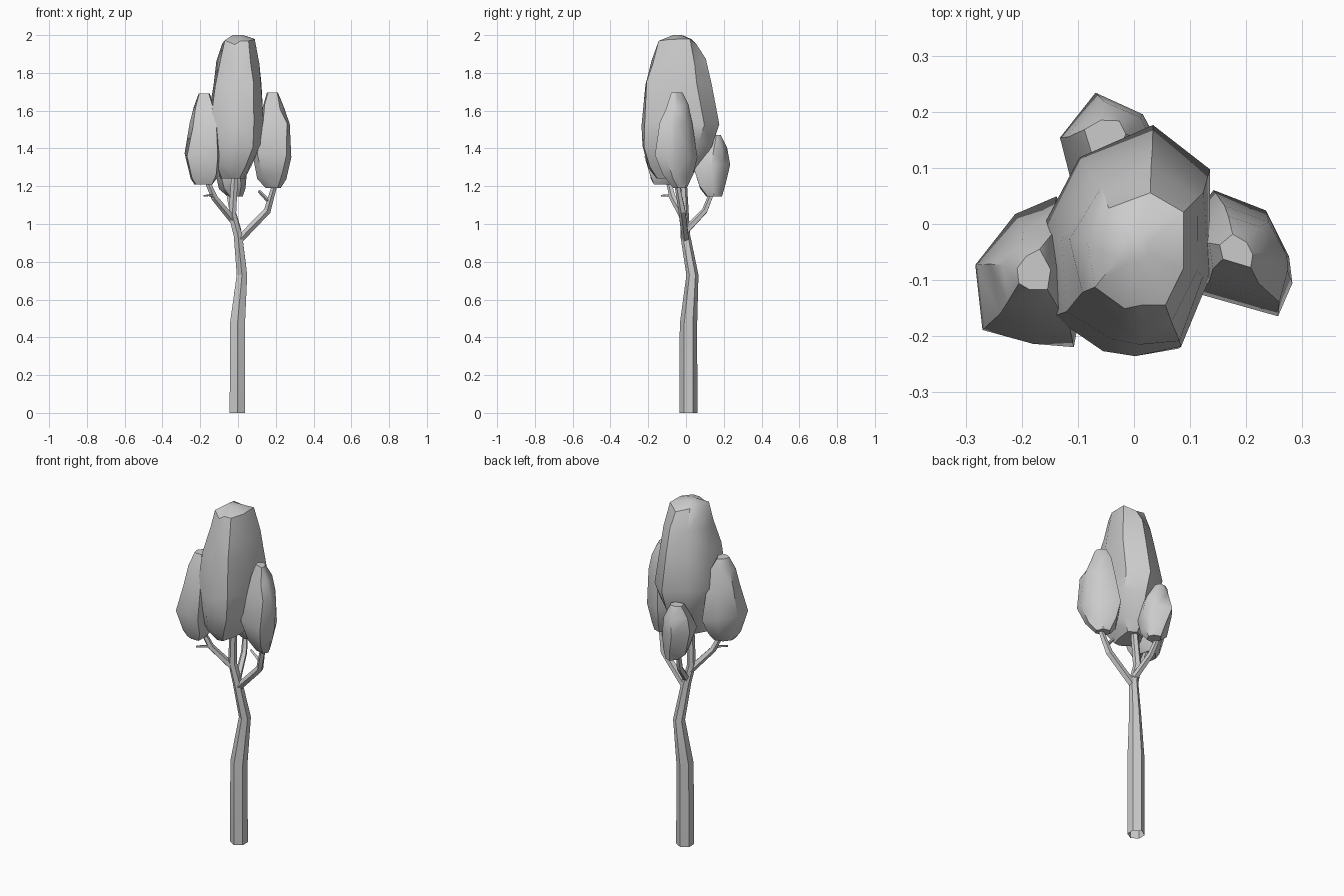
import bpy, bmesh, random
from math import sin, cos, tau
from mathutils import Vector

if "Cube" in bpy.data.objects:
    bpy.data.objects.remove(bpy.data.objects["Cube"])

random.seed(4)


def finish(name, bm, angle):
    bmesh.ops.recalc_face_normals(bm, faces=bm.faces)
    me = bpy.data.meshes.new(name)
    bm.to_mesh(me)
    bm.free()
    ob = bpy.data.objects.new(name, me)
    bpy.context.collection.objects.link(ob)
    bpy.ops.object.select_all(action='DESELECT')
    ob.select_set(True)
    bpy.context.view_layer.objects.active = ob
    bpy.ops.object.shade_smooth_by_angle(angle=angle)
    return ob


def bridge(bm, rings):
    n = len(rings[0])
    for a, b in zip(rings, rings[1:]):
        for i in range(n):
            j = (i + 1) % n
            bm.faces.new((a[i], a[j], b[j], b[i]))


def limb(name, path, sides=5):
    """Open-based tapered tube through (x, y, z, radius) points."""
    pts = [Vector(p[:3]) for p in path]
    bm = bmesh.new()
    rings = []
    for k, p in enumerate(pts):
        d = pts[min(k + 1, len(pts) - 1)] - pts[max(k - 1, 0)]
        q = Vector((0, 0, 1)).rotation_difference(d.normalized())
        r = path[k][3]
        rings.append([bm.verts.new(p + q @ Vector((r * sin(tau * i / sides),
                                                   -r * cos(tau * i / sides), 0)))
                      for i in range(sides)])
    bridge(bm, rings)
    bm.faces.new(rings[-1])
    return finish(name, bm, 0.3)


def foliage(name, outline, levels, jitter=0.006):
    """Loft a plan outline (-1..1) through levels of (z, x0, x1, y0, y1)."""
    bm = bmesh.new()
    rings = []
    for k, (z, x0, x1, y0, y1) in enumerate(levels):
        edge = k in (0, len(levels) - 1)
        ring = []
        for u, v in outline:
            dz = 0 if edge else random.uniform(-2.5, 2.5) * jitter
            ring.append(bm.verts.new((
                (x0 + x1) / 2 + u * (x1 - x0) / 2 + random.uniform(-jitter, jitter),
                (y0 + y1) / 2 + v * (y1 - y0) / 2 + random.uniform(-jitter, jitter),
                z + dz)))
        rings.append(ring)
    bridge(bm, rings)
    bm.faces.new(rings[0])
    bm.faces.new(rings[-1])
    bmesh.ops.triangulate(bm, faces=bm.faces[:])
    return finish(name, bm, 0.75)


# Trunk and main stem
limb("trunk", [(-0.003, 0.013, 0, .047), (-0.003, 0.013, .1, .047),
               (-0.003, 0.013, .47, .046), (.021, .034, .73, .032),
               (.0, -.004, .94, .026), (-.03, -.008, 1.05, .023),
               (-.015, -.02, 1.3, .020)], 6)

# Branches
limb("left_branch", [(-.025, -.005, 1.02, .021), (-.125, -.07, 1.14, .018),
                     (-.16, -.09, 1.22, .015), (-.18, -.09, 1.30, .011)])
limb("right_branch", [(.0, 0, .91, .021), (.155, -.02, 1.07, .020),
                      (.192, -.045, 1.2, .015), (.195, -.05, 1.3, .011)])
limb("back_branch", [(.0, -.005, .96, .020), (-.03, .10, 1.07, .017),
                     (-.05, .14, 1.17, .014), (-.055, .15, 1.26, .011)])

# Twigs
limb("left_twig", [(-.125, -.075, 1.145, .008), (-.15, -.105, 1.152, .007),
                   (-.18, -.13, 1.15, .005)], 4)
limb("right_twig", [(.168, -.03, 1.115, .011), (.11, -.04, 1.175, .008)], 4)

# Foliage masses
foliage("main_foliage",
        [(.12, -1), (.65, -.97), (1, -.3), (1, .6), (.3, 1), (-.55, .74),
         (-1, .1), (-.88, -.65), (-.25, -1)],
        [(1.24, -.09, .03, -.15, .02), (1.30, -.12, .07, -.20, .06),
         (1.42, -.145, .125, -.225, .14), (1.53, -.16, .13, -.23, .175),
         (1.74, -.135, .128, -.21, .13), (1.86, -.11, .108, -.175, .10),
         (1.965, -.085, .083, -.145, .06), (2.0, -.025, .022, -.065, -.02)])
foliage("left_foliage",
        [(-.85, -.75), (0, -.97), (.8, -1), (1, 0), (.5, 1), (-.3, .75), (-1, .1)],
        [(1.21, -.235, -.13, -.17, -.04), (1.25, -.255, -.10, -.19, 0),
         (1.37, -.285, -.085, -.22, .045), (1.52, -.255, -.10, -.185, .02),
         (1.62, -.235, -.12, -.15, -.02), (1.69, -.213, -.15, -.12, -.05)])
foliage("right_foliage",
        [(-.7, -.6), (.75, -1), (1, -.4), (1, 0), (.6, .65), (-.4, 1), (-1, .2)],
        [(1.19, .15, .22, -.07, .01), (1.25, .105, .25, -.12, .035),
         (1.36, .075, .282, -.17, .058), (1.53, .105, .278, -.14, .035),
         (1.62, .13, .24, -.11, .015), (1.695, .155, .21, -.075, -.02)])
foliage("back_foliage",
        [(-.6, -1), (.6, -1), (1, -.1), (.7, .6), (-.2, 1), (-1, .1)],
        [(1.145, -.06, .02, .11, .19), (1.2, -.105, .045, .075, .21),
         (1.31, -.135, .045, .045, .235), (1.40, -.115, .03, .075, .22),
         (1.47, -.085, -.01, .13, .19)])
